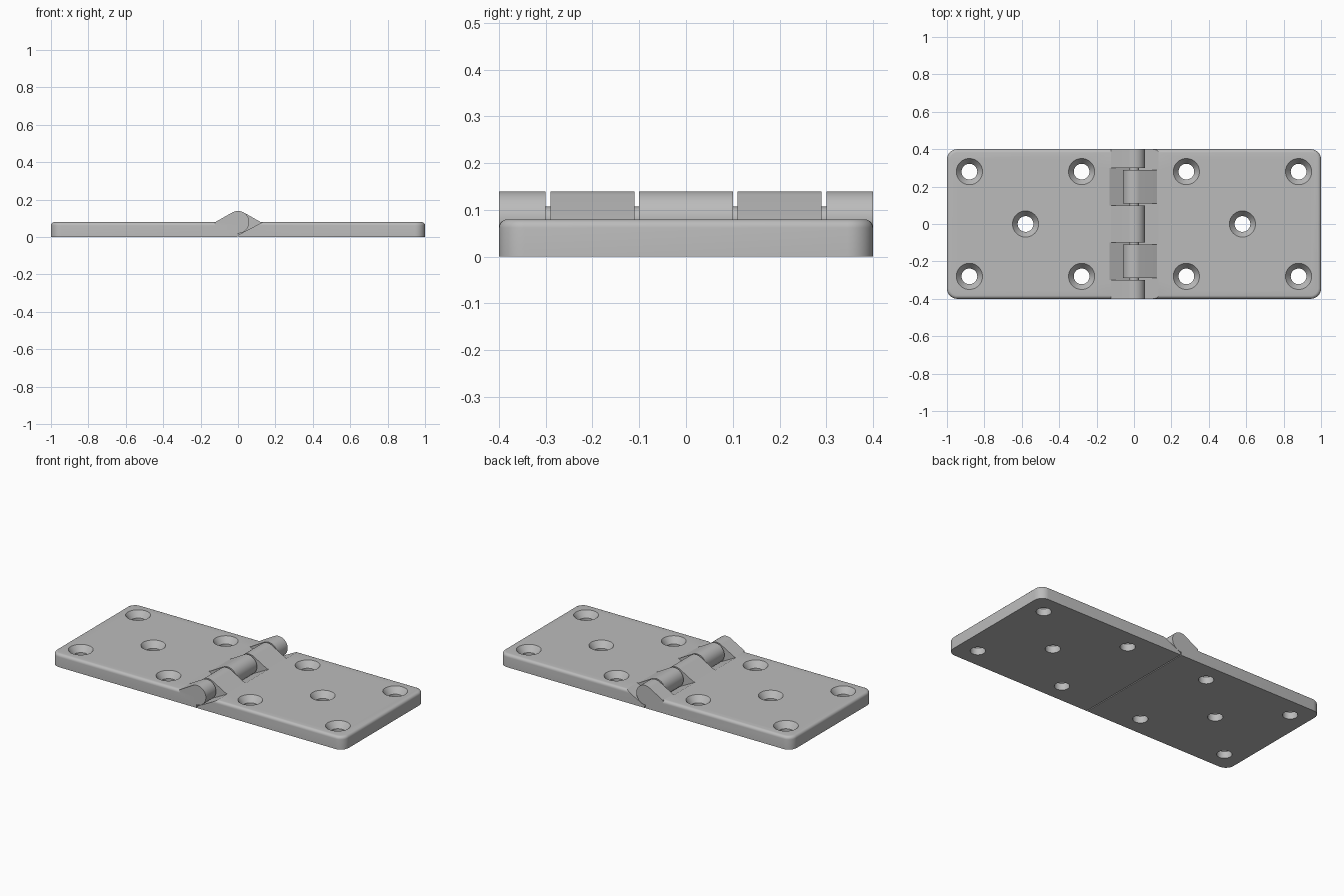
import bpy, bmesh, math

if "Cube" in bpy.data.objects:
    bpy.data.objects.remove(bpy.data.objects["Cube"], do_unlink=True)

THICK, RADIUS, HALF_W = 0.08, 0.06, 0.4
WEB, POCKET = 0.122, 0.132

steel = bpy.data.materials.new("satin steel grey")
steel.use_nodes = True
grey = (0.5, 0.5, 0.5, 1)
steel.diffuse_color = grey
steel.node_tree.nodes["Principled BSDF"].inputs["Base Color"].default_value = grey


def finish(name, bm):
    bmesh.ops.recalc_face_normals(bm, faces=bm.faces)
    mesh = bpy.data.meshes.new(name)
    bm.to_mesh(mesh)
    bm.free()
    mesh.materials.append(steel)
    obj = bpy.data.objects.new(name, mesh)
    bpy.context.collection.objects.link(obj)
    return obj


def prisms(name, profile, spans):
    """Extrude an (x, z) profile along each y span."""
    bm = bmesh.new()
    for y0, y1 in spans:
        face = bm.faces.new([bm.verts.new((x, y0, z)) for x, z in profile])
        out = bmesh.ops.extrude_face_region(bm, geom=[face])["geom"]
        moved = [v for v in out if isinstance(v, bmesh.types.BMVert)]
        bmesh.ops.translate(bm, verts=moved, vec=(0, y1 - y0, 0))
    return finish(name, bm)


def combine(obj, tool, operation):
    tool.hide_render = True
    mod = obj.modifiers.new(operation, "BOOLEAN")
    mod.object, mod.operation, mod.solver = tool, operation, "EXACT"
    bpy.context.view_layer.objects.active = obj
    bpy.ops.object.modifier_apply(modifier=mod.name)
    bpy.data.objects.remove(tool, do_unlink=True)


def smooth(obj):
    bpy.ops.object.select_all(action="DESELECT")
    obj.select_set(True)
    bpy.context.view_layer.objects.active = obj
    bpy.ops.object.shade_smooth_by_angle(angle=math.radians(25))


def plate(name, side):
    """Flat leaf with rounded outer corners and a softened top rim."""
    inner, outer = side * 0.003, side
    bm = bmesh.new()
    bmesh.ops.create_cube(bm, size=1)
    for v in bm.verts:
        v.co = (outer if v.co.x * side > 0 else inner,
                v.co.y * 2 * HALF_W, THICK if v.co.z > 0 else 0)
    corners = [e for e in bm.edges if all(abs(v.co.x) > 0.9 for v in e.verts)
               and e.verts[0].co.y == e.verts[1].co.y]
    bmesh.ops.bevel(bm, geom=corners, offset=0.055, segments=8,
                    profile=0.5, affect="EDGES")
    rim = [e for e in bm.edges if all(v.co.z > THICK - 0.001 for v in e.verts)
           and not all(abs(v.co.x) < 0.1 for v in e.verts)]
    bmesh.ops.bevel(bm, geom=rim, offset=0.018, segments=5,
                    profile=0.5, affect="EDGES")
    return finish(name, bm)


def screw_holes(side):
    """Countersunk hole cutters: four at the corners and one in the middle."""
    bm = bmesh.new()
    section = [(0, -0.05), (0.042, -0.05), (0.042, 0.042),
               (0.07, THICK), (0.07, 0.1), (0, 0.1)]
    spots = [(x, y) for x in (0.28, 0.88) for y in (-0.28, 0.28)] + [(0.58, 0)]
    for x, y in spots:
        x *= side
        verts = [bm.verts.new((x + r, y, z)) for r, z in section]
        edges = [bm.edges.new(pair) for pair in zip(verts, verts[1:])]
        bmesh.ops.spin(bm, geom=verts + edges, cent=(x, y, 0), axis=(0, 0, 1),
                       angle=math.tau, steps=40)
    bmesh.ops.remove_doubles(bm, verts=bm.verts, dist=0.0001)
    return finish("hole_cutter", bm)


def leaf(name, side, knuckle_spans, pocket_spans):
    obj = plate(name, side)

    # Sloped pockets that clear the opposite knuckles
    slope = math.tan(math.asin((RADIUS + 0.001) / POCKET))
    end = -0.02
    pocket = [(side * x, z) for x, z in (
        (POCKET, THICK), (end, THICK - (POCKET - end) * slope),
        (end, 0.2), (POCKET, 0.2))]
    combine(obj, prisms("pocket_cutter", pocket, pocket_spans), "DIFFERENCE")

    # Barrel with a tangent web running down to the plate
    start = math.acos(RADIUS / WEB)
    steps = 32
    angles = [start + (1.5 * math.pi - start) * i / steps for i in range(steps + 1)]
    barrel = [(side * RADIUS * math.cos(a), THICK + RADIUS * math.sin(a)) for a in angles]
    profile = [(side * WEB, THICK)] + barrel + [(side * WEB, THICK - RADIUS)]
    combine(obj, prisms("knuckles", profile, knuckle_spans), "UNION")

    combine(obj, screw_holes(side), "DIFFERENCE")
    smooth(obj)


leaf("right_leaf", -1,
     [(-0.4, -0.3), (-0.1, 0.1), (0.3, 0.4)],
     [(-0.3, -0.1), (0.1, 0.3)])
leaf("left_leaf", 1,
     [(-0.29, -0.11), (0.11, 0.29)],
     [(-0.45, -0.29), (-0.11, 0.11), (0.29, 0.45)])

# Hinge pin
bpy.ops.mesh.primitive_cylinder_add(vertices=32, radius=0.027, depth=0.78,
                                    location=(0, 0, THICK),
                                    rotation=(math.pi / 2, 0, 0))
pin = bpy.context.object
pin.name = "hinge_pin"
pin.data.materials.append(steel)
smooth(pin)
